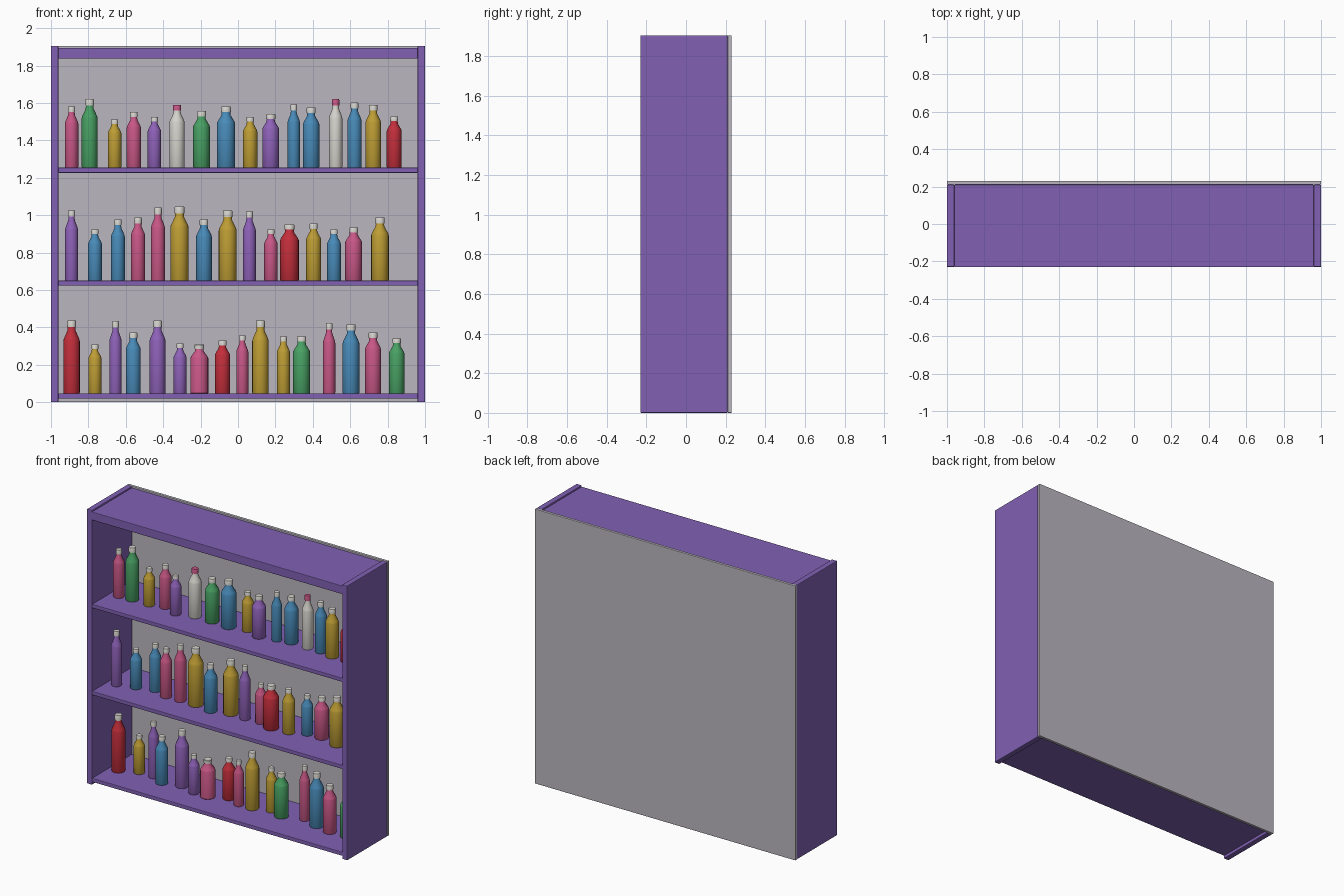
import bpy, bmesh, math

if "Cube" in bpy.data.objects:
    bpy.data.objects.remove(bpy.data.objects["Cube"])

def material(name, rgb):
    m = bpy.data.materials.new(name)
    m.diffuse_color = (*[(c / 255) ** 2.2 for c in rgb], 1)
    m.use_nodes = True
    m.node_tree.nodes["Principled BSDF"].inputs["Base Color"].default_value = m.diffuse_color
    return m

PURPLE = material("purple_paint", (128, 97, 178))
BACK = material("back_grey", (186, 181, 191))
WHITE = material("white", (214, 212, 205))
GLASS = {
    "P": material("pink", (200, 88, 134)), "G": material("green", (74, 160, 100)),
    "Y": material("yellow", (190, 157, 56)), "V": material("violet", (142, 98, 184)),
    "B": material("blue", (74, 138, 184)), "R": material("red", (194, 50, 62)),
    "W": WHITE,
}

def box(name, lo, hi, mat, bevel):
    bm = bmesh.new()
    bmesh.ops.create_cube(bm, size=1)
    for v in bm.verts:
        v.co = [(a + b) / 2 + c * (b - a) for a, b, c in zip(lo, hi, v.co)]
    me = bpy.data.meshes.new(name)
    bm.to_mesh(me)
    bm.free()
    me.materials.append(mat)
    ob = bpy.data.objects.new(name, me)
    bpy.context.collection.objects.link(ob)
    mod = ob.modifiers.new("soft_edges", "BEVEL")
    mod.width, mod.segments = bevel, 2
    return ob

def lathe(name, profile, radius, height, location, mat, n=20):
    bm = bmesh.new()
    rings = [[bm.verts.new((r * radius * math.cos(2 * math.pi * i / n),
                            r * radius * math.sin(2 * math.pi * i / n), z * height))
              for i in range(n)] for r, z in profile]
    for a, b in zip(rings, rings[1:]):
        for i in range(n):
            j = (i + 1) % n
            bm.faces.new((a[i], a[j], b[j], b[i]))
    bm.faces.new(rings[0][::-1])
    bm.faces.new(rings[-1])
    me = bpy.data.meshes.new(name)
    bm.to_mesh(me)
    bm.free()
    me.materials.append(mat)
    me.shade_smooth()
    me.set_sharp_from_angle(angle=math.radians(35))
    ob = bpy.data.objects.new(name, me)
    ob.location = location
    bpy.context.collection.objects.link(ob)

# Cabinet shell
H = 1.905
box("left_side", (-1, -0.23, 0), (-0.96, 0.21, H), PURPLE, 0.005)
box("right_side", (0.96, -0.23, 0), (1, 0.21, H), PURPLE, 0.005)
box("top_board", (-0.962, -0.23, 1.837), (0.962, 0.21, 1.895), PURPLE, 0.004)
box("back_panel", (-1, 0.21, 0), (1, 0.23, H), BACK, 0.003)

# Shelves
SHELVES = (0.02, 0.623, 1.227)
for i, z in enumerate(SHELVES):
    box(f"shelf_{i + 1}", (-0.962, -0.228, z), (0.962, 0.21, z + 0.027), PURPLE, 0.004)

# Bottles: a body and a cap turned from short profiles
BODY = [(0.95, 0), (1, 0.012), (1, 0.72), (0.92, 0.755), (0.5, 0.86), (0.46, 0.92)]
CAP = [(0.54, 0.91), (0.54, 0.99), (0.5, 1)]

def bottle_row(row, items):
    base = SHELVES[row] + 0.027
    for i, (colour, x, y, radius, height) in enumerate(items):
        loc = (x, y, base)
        cap = GLASS["P"] if colour == "W" else WHITE
        lathe(f"bottle_{row + 1}_{i + 1}", BODY, radius, height, loc, GLASS[colour])
        lathe(f"cap_{row + 1}_{i + 1}", CAP, radius, height, loc, cap)

# Bottom shelf: colour, x, y, radius, height
bottle_row(0, [
    ("R", -.89, -.04, .044, .39), ("Y", -.765, .01, .035, .262), ("V", -.655, .01, .033, .387),
    ("B", -.56, -.035, .04, .327), ("V", -.43, 0, .043, .39), ("V", -.31, -.04, .035, .267),
    ("P", -.207, -.035, .048, .262), ("R", -.083, .02, .041, .283), ("P", .023, -.025, .032, .31),
    ("Y", .12, -.015, .044, .39), ("Y", .243, .02, .035, .305), ("G", .34, -.01, .046, .305),
    ("P", .487, .035, .033, .376), ("B", .604, 0, .045, .37), ("P", .722, -.025, .043, .327),
    ("G", .848, -.02, .042, .295)])

# Middle shelf
bottle_row(1, [
    ("V", -.89, -.06, .035, .376), ("B", -.765, -.025, .037, .273), ("B", -.642, .01, .037, .327),
    ("P", -.535, -.025, .038, .337), ("P", -.428, -.02, .038, .39), ("Y", -.313, -.015, .049, .396),
    ("B", -.182, -.04, .042, .327), ("Y", -.055, 0, .048, .374), ("V", .061, -.01, .035, .37),
    ("P", .176, 0, .036, .273), ("R", .275, -.03, .05, .3), ("Y", .404, -.02, .04, .305),
    ("B", .513, .027, .037, .273), ("P", .618, .035, .045, .284), ("Y", .759, 0, .047, .337)])

# Upper shelf
bottle_row(2, [
    ("P", -.89, -.035, .036, .327), ("G", -.793, -.025, .043, .366), ("Y", -.66, -.03, .036, .257),
    ("P", -.557, 0, .038, .297), ("V", -.447, -.045, .036, .27), ("W", -.326, -.005, .041, .335),
    ("G", -.195, -.005, .045, .302), ("B", -.064, -.01, .049, .327), ("Y", .065, .015, .038, .27),
    ("V", .175, -.02, .045, .286), ("B", .298, 0, .033, .337), ("B", .391, .026, .044, .321),
    ("W", .522, .018, .036, .366), ("B", .623, .018, .038, .348), ("Y", .723, 0, .042, .335),
    ("R", .835, 0, .04, .273)])
